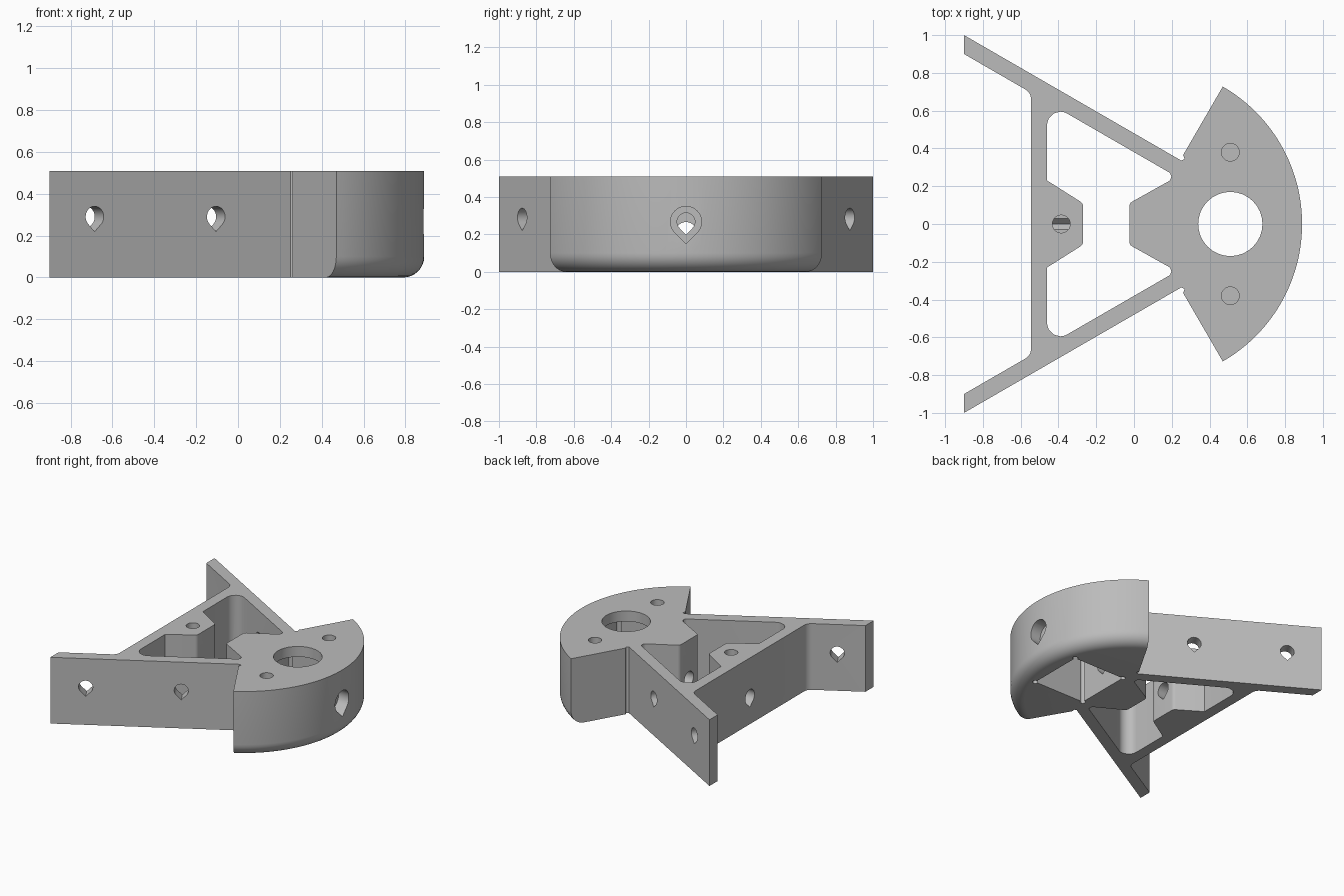
import bpy, bmesh
from math import sin, cos, pi, radians, sqrt
from mathutils import Vector, Matrix

cube = bpy.data.objects.get("Cube")
if cube:
    bpy.data.objects.remove(cube, do_unlink=True)

HEIGHT = 0.51
UP = Vector((0, 0, 1))
FAN_X, FAN_R = 0.05, 0.84   # apex and radius of the fan sector
HUB_X = 0.51                # axis of the large bore

grey = bpy.data.materials.new("plain grey")
grey.use_nodes = True
grey.diffuse_color = (0.5, 0.5, 0.5, 1)
grey.node_tree.nodes["Principled BSDF"].inputs["Base Color"].default_value = (0.5, 0.5, 0.5, 1)


def arc(cx, cy, r, start, end, steps):
    angles = [radians(start + (end - start) * i / steps) for i in range(steps + 1)]
    return [Vector((cx + r * cos(a), cy + r * sin(a))) for a in angles]


def circle(x, y, r):
    return arc(x, y, r, 0, 360, 32)[:-1]


def teardrop(r):
    return arc(0, 0, r, -45, 225, 27) + [Vector((0, -r * sqrt(2)))]


def rounded(corners, steps=6):
    """Turn (x, y, radius) corners into a polygon with filleted corners."""
    out = []
    for i, (x, y, r) in enumerate(corners):
        p = Vector((x, y))
        if r == 0:
            out.append(p)
            continue
        a = (Vector(corners[i - 1][:2]) - p).normalized()
        b = (Vector(corners[(i + 1) % len(corners)][:2]) - p).normalized()
        half = a.angle(b) / 2
        centre = p + (a + b).normalized() * r / sin(half)
        u = p + a * r / (sin(half) / cos(half)) - centre
        v = p + b * r / (sin(half) / cos(half)) - centre
        for k in range(steps + 1):
            t = k / steps
            out.append(centre + (u * (1 - t) + v * t).normalized() * r)
    return out


def mirrored(half):
    """Close a half outline with its reflection across the x axis."""
    return half + [(x, -y, r) for x, y, r in reversed(half)]


def prism(name, points, low, high, matrix=Matrix()):
    bm = bmesh.new()
    face = bm.faces.new([bm.verts.new((p.x, p.y, low)) for p in points])
    extruded = bmesh.ops.extrude_face_region(bm, geom=[face])["geom"]
    bmesh.ops.translate(bm, vec=(0, 0, high - low),
                        verts=[g for g in extruded if isinstance(g, bmesh.types.BMVert)])
    bmesh.ops.recalc_face_normals(bm, faces=bm.faces)
    mesh = bpy.data.meshes.new(name)
    bm.to_mesh(mesh)
    bm.free()
    mesh.transform(matrix)
    mesh.materials.append(grey)
    obj = bpy.data.objects.new(name, mesh)
    bpy.context.collection.objects.link(obj)
    return obj


def cut(points, low, high, matrix=Matrix()):
    cutter = prism("cutter", points, low, high, matrix)
    cutter.hide_render = True
    mod = body.modifiers.new("cut", "BOOLEAN")
    mod.operation, mod.solver, mod.object = "DIFFERENCE", "EXACT", cutter
    bpy.context.view_layer.objects.active = body
    bpy.ops.object.modifier_apply(modifier=mod.name)
    bpy.data.objects.remove(cutter, do_unlink=True)


def drill(start, direction, r, length):
    """Cut a sideways teardrop hole whose point faces down."""
    d = Vector(direction).normalized()
    frame = Matrix((UP.cross(d), UP, d)).transposed().to_4x4()
    cut(teardrop(r), 0, length, Matrix.Translation(start) @ frame)


# Body outline: fan sector with two arms and a cross bar
arms = rounded(mirrored([(0.26, 0.365, 0), (0.268, 0.345, 0), (0.25, 0.336, 0),
                         (-0.9, 1, 0), (-0.9, 0.9, 0), (-0.545, 0.695, 0.06)]))
body = prism("bracket_body", arc(FAN_X, 0, FAN_R, -60, 60, 48) + arms, 0, HEIGHT)

# Rounded lower rim of the fan
bm = bmesh.new()
bm.from_mesh(body.data)
rim = [e for e in bm.edges if all(
    v.co.z < 0.01 and abs((v.co - Vector((FAN_X, 0, 0))).length - FAN_R) < 0.001 for v in e.verts)]
bmesh.ops.bevel(bm, geom=rim, offset=0.1, offset_type="OFFSET", segments=8,
                profile=0.5, affect="EDGES")
bm.to_mesh(body.data)
bm.free()

# Window between arms, with the nub and hub nose left standing
window = mirrored([(-0.27, 0.11, 0.03), (-0.46, 0.23, 0), (-0.46, 0.646, 0.07),
                   (0.226, 0.25, 0.028), (-0.025, 0.11, 0.03)])
cut(rounded(window), -0.1, 0.7)

# Round bore above a square pocket with relieved corners
cut(circle(HUB_X, 0, 0.17), -0.1, 0.7)
side = 0.22
cut([Vector((HUB_X + sx * side, sy * side)) for sx, sy in ((-1, -1), (1, -1), (1, 1), (-1, 1))],
    -0.1, 0.43)
for sx in (-1, 1):
    for sy in (-1, 1):
        cut(circle(HUB_X + sx * side, sy * side, 0.02), -0.1, 0.425)

# Blind screw holes in the top
for x, y, floor in ((HUB_X, 0.38, 0.225), (HUB_X, -0.38, 0.225), (-0.385, 0, 0.16)):
    cut(circle(x, y, 0.047), floor, 0.7)

# Holes along the centre line
drill((0.8, 0, 0.267), (1, 0, 0), 0.083, 0.3)
drill((0.6, 0, 0.267), (1, 0, 0), 0.048, 0.3)
drill((-0.7, 0, 0.21), (1, 0, 0), 0.056, 1.15)

# Holes square to each arm
for s in (-1, 1):
    for x in (-0.685, -0.105):
        normal = Vector((0.5, s * sqrt(3) / 2, 0))
        outer = Vector((x, s * (1 - (x + 0.9) / sqrt(3)), 0.29))
        drill(outer - normal * 0.13, normal, 0.05, 0.2)

bpy.ops.object.select_all(action="DESELECT")
body.select_set(True)
bpy.context.view_layer.objects.active = body
bpy.ops.object.shade_smooth_by_angle(angle=radians(30))
